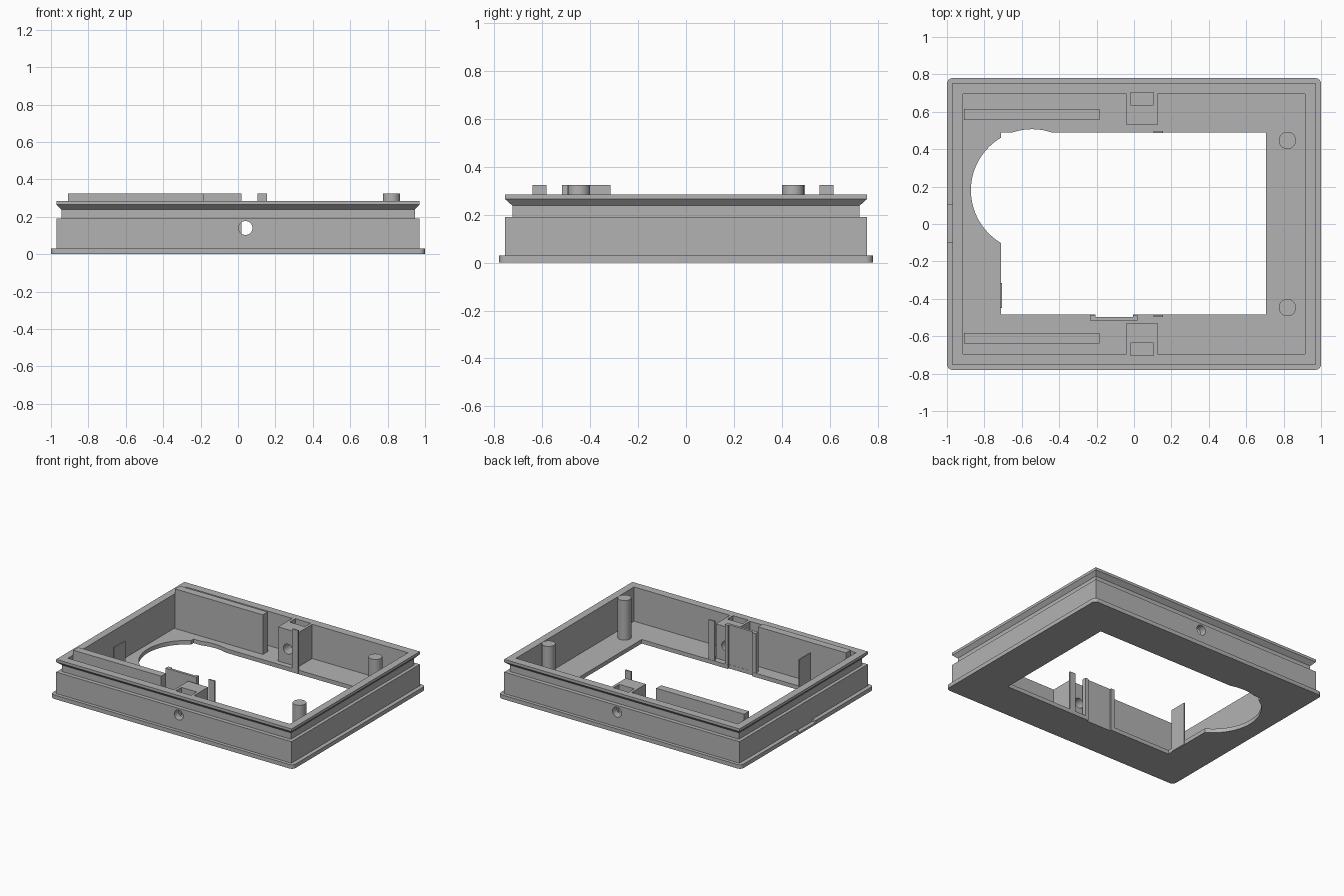
import bpy
import bmesh
from math import radians

cube = bpy.data.objects.get("Cube")
if cube:
    bpy.data.objects.remove(cube, do_unlink=True)

# One plain grey plastic
grey = bpy.data.materials.new("grey_plastic")
grey.use_nodes = True
colour = (0.45, 0.45, 0.45, 1)
grey.diffuse_color = colour
grey.node_tree.nodes["Principled BSDF"].inputs["Base Color"].default_value = colour

FLOOR, RIM, TALL = 0.03, 0.285, 0.325


def finish(name, bm):
    bmesh.ops.recalc_face_normals(bm, faces=bm.faces[:])
    mesh = bpy.data.meshes.new(name)
    bm.to_mesh(mesh)
    bm.free()
    obj = bpy.data.objects.new(name, mesh)
    mesh.materials.append(grey)
    bpy.context.collection.objects.link(obj)
    return obj


def box(name, x, y, z, corner=0):
    bm = bmesh.new()
    bmesh.ops.create_cube(bm, size=1)
    for v in bm.verts:
        for i, (lo, hi) in enumerate((x, y, z)):
            v.co[i] = lo if v.co[i] < 0 else hi
    if corner:
        upright = [e for e in bm.edges
                   if abs(e.verts[0].co.z - e.verts[1].co.z) > 1e-4]
        bmesh.ops.bevel(bm, geom=upright, offset=corner, segments=6,
                        profile=0.5, affect='EDGES')
    return finish(name, bm)


def cylinder(name, centre, radius, depth, along_y=False):
    bm = bmesh.new()
    bmesh.ops.create_cone(bm, cap_ends=True, segments=64, radius1=radius,
                          radius2=radius, depth=depth)
    obj = finish(name, bm)
    obj.location = centre
    if along_y:
        obj.rotation_euler.x = radians(90)
    return obj


def select_only(obj):
    bpy.ops.object.select_all(action='DESELECT')
    obj.select_set(True)
    bpy.context.view_layer.objects.active = obj


def combine(target, other, operation):
    bpy.context.view_layer.update()
    mod = target.modifiers.new("combine", 'BOOLEAN')
    mod.operation = operation
    mod.solver = 'EXACT'
    mod.object = other
    select_only(target)
    bpy.ops.object.modifier_apply(modifier=mod.name)
    bpy.data.objects.remove(other, do_unlink=True)


def smooth(obj):
    select_only(obj)
    bpy.ops.object.shade_smooth_by_angle(angle=radians(30))


# Base plate with its window, round bay, clip recess and edge notch
base = box("base_plate", (-1, 1), (-0.78, 0.78), (0, FLOOR), corner=0.03)
cut_z = (-0.1, 0.1)
combine(base, box("window", (-0.71, 0.705), (-0.485, 0.49), cut_z), 'DIFFERENCE')
combine(base, cylinder("round_bay", (-0.545, 0.18, 0), 0.327, 0.3), 'DIFFERENCE')
combine(base, box("clip_recess", (-0.205, -0.005), (-0.497, -0.4), cut_z), 'DIFFERENCE')
combine(base, box("edge_notch", (-1.1, -0.97), (-0.1, 0.105), (0.015, 0.1)), 'DIFFERENCE')
smooth(base)

# Wall frame: a closed profile swept round a rectangle (half x, half y, z)
profile = [(0.97, 0.755, FLOOR), (0.97, 0.755, 0.19), (0.945, 0.725, 0.19),
           (0.945, 0.725, 0.238), (0.97, 0.755, 0.265), (0.97, 0.755, RIM),
           (0.915, 0.695, RIM), (0.915, 0.695, FLOOR)]
bm = bmesh.new()
rings = [[bm.verts.new((sx * x, sy * y, z))
          for sx, sy in ((1, 1), (-1, 1), (-1, -1), (1, -1))]
         for x, y, z in profile]
for k, ring in enumerate(rings):
    after = rings[(k + 1) % len(rings)]
    for i in range(4):
        j = (i + 1) % 4
        bm.faces.new((ring[i], ring[j], after[j], after[i]))
frame = finish("wall_frame", bm)


def side_span(side, near, far):
    return tuple(sorted((side * near, side * far)))


# Screw blocks merged into the walls, each with a nut pocket
for side in (-1, 1):
    block = box("screw_block", (-0.04, 0.125), side_span(side, 0.53, 0.71), (FLOOR, RIM))
    combine(frame, block, 'UNION')
    pocket = box("nut_pocket", (-0.02, 0.105), side_span(side, 0.637, 0.703), (0.08, 0.4))
    combine(frame, pocket, 'DIFFERENCE')
combine(frame, cylinder("screw_hole", (0.04, 0, 0.14), 0.037, 2, True), 'DIFFERENCE')
smooth(frame)

# Rails, posts and locating tabs on both long sides
for side, label in ((-1, "front"), (1, "back")):
    rail_y = (-0.64, -0.583) if side < 0 else (0.557, 0.615)
    box(label + "_rail", (-0.91, -0.185), rail_y, (FLOOR, TALL))
    post = cylinder(label + "_post", (0.82, side * 0.447, (FLOOR + TALL) / 2),
                    0.046, TALL - FLOOR)
    smooth(post)
    box(label + "_tab", (0.105, 0.155), side_span(side, 0.487, 0.497), (0.002, TALL))

# Thin side plate beside the window
box("side_plate", (-0.716, -0.707), (-0.45, -0.315), (0.002, TALL))

# Channel-shaped clip at the front of the window
clip = box("clip", (-0.235, 0.02), (-0.517, -0.486), (0.002, TALL))
combine(clip, box("clip_slot", (-0.205, -0.005), (-0.498, -0.4), (-0.1, 0.5)), 'DIFFERENCE')
